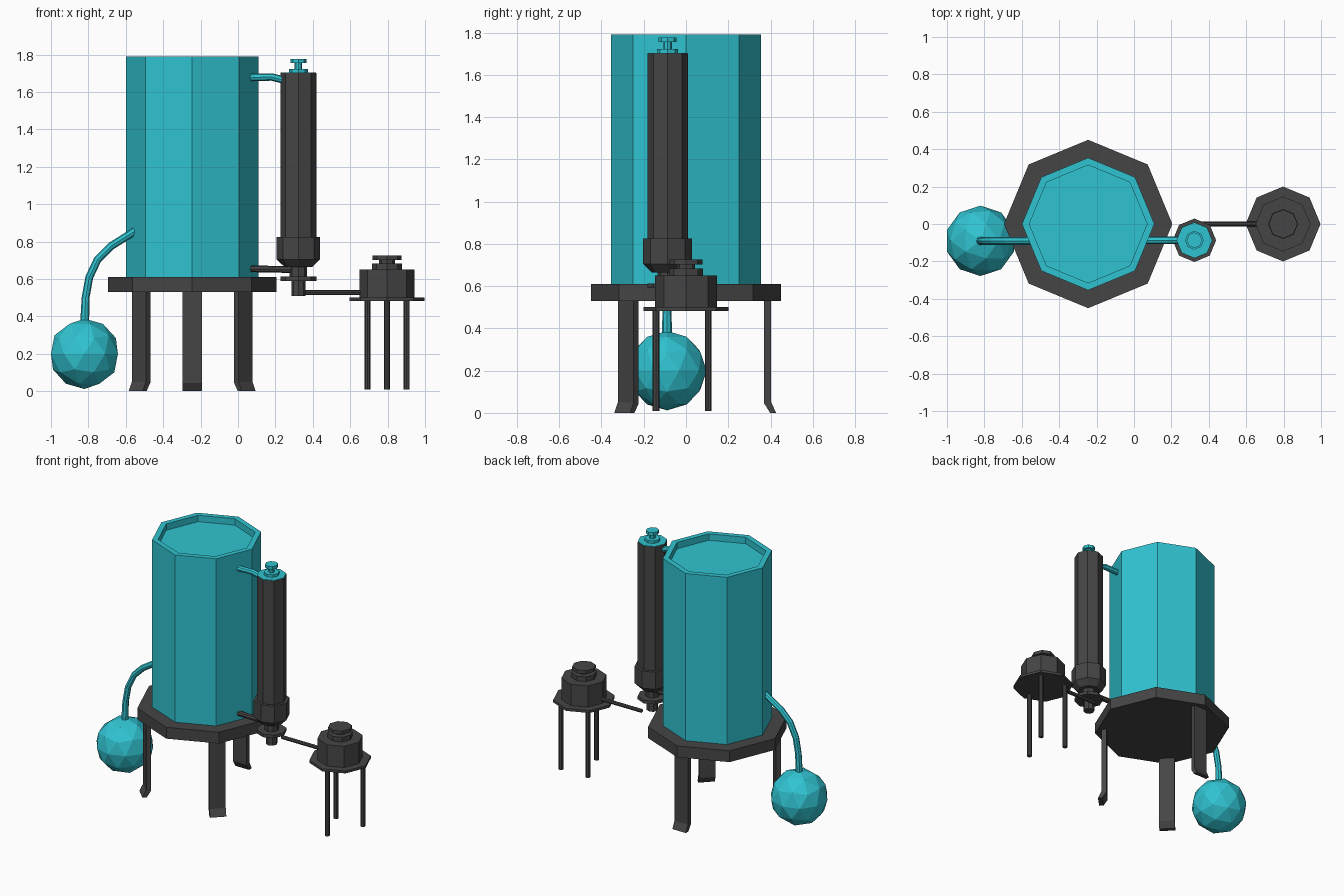
import bpy, bmesh, math

if "Cube" in bpy.data.objects:
    bpy.data.objects.remove(bpy.data.objects["Cube"])


def material(name, rgb):
    m = bpy.data.materials.new(name)
    m.diffuse_color = (*rgb, 1)
    m.use_nodes = True
    m.node_tree.nodes["Principled BSDF"].inputs["Base Color"].default_value = m.diffuse_color
    return m


TEAL = material("teal", (0.03, 0.55, 0.64))
DARK = material("dark_grey", (0.06, 0.06, 0.06))


def finish(name, bm, mat):
    bmesh.ops.recalc_face_normals(bm, faces=bm.faces)
    me = bpy.data.meshes.new(name)
    bm.to_mesh(me)
    bm.free()
    me.materials.append(mat)
    ob = bpy.data.objects.new(name, me)
    bpy.context.collection.objects.link(ob)
    return ob


def lathe(name, x, y, profile, mat, sides=8):
    """Closed solid turned from (radius, z) points; both ends are capped."""
    bm = bmesh.new()
    rings = []
    for r, z in profile:
        rings.append([bm.verts.new((x + r * math.cos(2 * math.pi * i / sides),
                                    y + r * math.sin(2 * math.pi * i / sides), z))
                      for i in range(sides)])
    for a, b in zip(rings, rings[1:]):
        for i in range(sides):
            j = (i + 1) % sides
            bm.faces.new((a[i], a[j], b[j], b[i]))
    bm.faces.new(rings[0])
    bm.faces.new(rings[-1])
    return finish(name, bm, mat)


def pipe(name, points, radius, mat, scales=None):
    """Eight-sided tube along a path."""
    cu = bpy.data.curves.new(name, 'CURVE')
    cu.dimensions = '3D'
    cu.bevel_depth = radius
    cu.bevel_resolution = 2
    cu.use_fill_caps = True
    sp = cu.splines.new('POLY')
    sp.points.add(len(points) - 1)
    for i, p in enumerate(points):
        sp.points[i].co = (*p, 1)
        sp.points[i].radius = scales[i] if scales else 1
    sp.use_smooth = False
    cu.materials.append(mat)
    ob = bpy.data.objects.new(name, cu)
    bpy.context.collection.objects.link(ob)
    bpy.ops.object.select_all(action='DESELECT')
    ob.select_set(True)
    bpy.context.view_layer.objects.active = ob
    bpy.ops.object.convert(target='MESH')


TX = -0.245           # tank axis
PX, PY = 0.323, -0.087  # pump column axis
MX = 0.797            # motor axis

# Tank with recessed top, standing on a wider base plate
lathe("tank", TX, 0, [(0.354, 0.61), (0.354, 1.79), (0.315, 1.79), (0.315, 1.745)], TEAL)
lathe("tank_base", TX, 0, [(0.45, 0.53), (0.45, 0.61)], DARK)

# Three flat legs with kicked-out feet
LEG = [(0.37, 0.53), (0.403, 0.53), (0.403, 0.05), (0.427, 0), (0.398, 0), (0.37, 0.045)]
for n, deg in (("back", 90), ("front_left", 225), ("front_right", 315)):
    c, s = math.cos(math.radians(deg)), math.sin(math.radians(deg))
    bm = bmesh.new()
    sides = [[bm.verts.new((TX + r * c - w * s, r * s + w * c, z)) for r, z in LEG]
             for w in (-0.053, 0.053)]
    for ring in sides:
        bm.faces.new(ring)
    for i in range(len(LEG)):
        j = (i + 1) % len(LEG)
        bm.faces.new((sides[0][i], sides[0][j], sides[1][j], sides[1][i]))
    finish(n + "_tank_leg", bm, DARK)

# Faceted ball and its curved feed pipe
bm = bmesh.new()
bmesh.ops.create_icosphere(bm, subdivisions=2, radius=0.188)
bmesh.ops.translate(bm, verts=bm.verts, vec=(-0.821, -0.09, 0.2))
finish("ball", bm, TEAL)
pipe("ball_pipe", [(-0.82, -0.09, 0.36), (-0.815, -0.09, 0.5), (-0.795, -0.09, 0.61),
                   (-0.75, -0.09, 0.705), (-0.68, -0.09, 0.775), (-0.55, -0.09, 0.857)],
     0.021, TEAL, [1.15, 1, 1, 1, 1, 1])

# Pump column: bottom fitting, flange, collar and tall body
lathe("pump_column", PX, PY, [
    (0.037, 0.51), (0.037, 0.59), (0.096, 0.59), (0.096, 0.612), (0.047, 0.612),
    (0.047, 0.665), (0.075, 0.665), (0.116, 0.705), (0.116, 0.825), (0.096, 0.825),
    (0.096, 1.70)], DARK)
lathe("pump_top_valve", PX, PY, [
    (0.095, 1.695), (0.095, 1.704), (0.05, 1.704), (0.05, 1.722), (0.02, 1.722),
    (0.02, 1.755), (0.042, 1.755), (0.042, 1.777)], TEAL)

# Pipes joining tank and pump column
pipe("upper_pipe", [(0.05, PY, 1.677), (0.18, PY, 1.68), (0.26, PY, 1.66)], 0.02, TEAL)
pipe("lower_pipe", [(0.05, PY, 0.655), (0.3, PY, 0.65)], 0.018, DARK)

# Motor on its octagonal tray, with cap and drive rod
lathe("motor", MX, 0, [
    (0.2, 0.483), (0.2, 0.5), (0.147, 0.5), (0.147, 0.65), (0.08, 0.65), (0.08, 0.683),
    (0.042, 0.683), (0.042, 0.702), (0.077, 0.702), (0.077, 0.725)], DARK)
pipe("drive_rod", [(0.345, 0, 0.527), (0.68, 0, 0.527)], 0.013, DARK)

# Three thin motor legs
for n, dx, y in (("front", 0, -0.142), ("back_left", -0.105, 0.105), ("back_right", 0.105, 0.105)):
    lathe(n + "_motor_leg", MX + dx, y, [(0.016, 0.008), (0.016, 0.49)], DARK)
